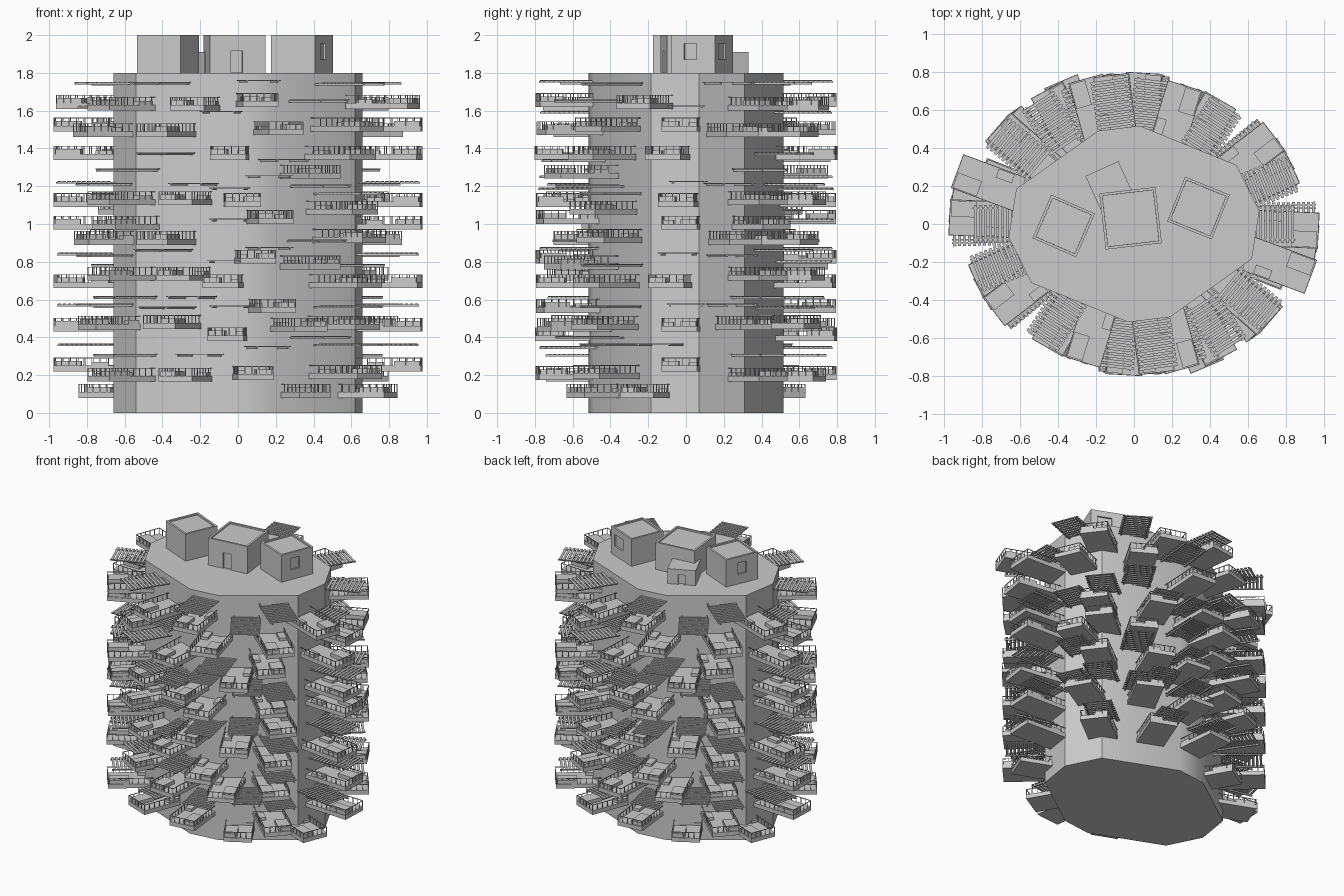
import bpy, bmesh
from math import radians, degrees, cos, sin, atan2
from mathutils import Matrix, Vector

if "Cube" in bpy.data.objects:
    bpy.data.objects.remove(bpy.data.objects["Cube"])


def box(bm, M, x0, x1, y0, y1, z0, z1):
    T = M @ Matrix.Translation(((x0 + x1) / 2, (y0 + y1) / 2, (z0 + z1) / 2))
    bmesh.ops.create_cube(bm, size=1, matrix=T @ Matrix.Diagonal((x1 - x0, y1 - y0, z1 - z0, 1)))


def finish(bm, name):
    me = bpy.data.meshes.new(name)
    bmesh.ops.recalc_face_normals(bm, faces=bm.faces)
    bm.to_mesh(me)
    bm.free()
    ob = bpy.data.objects.new(name, me)
    bpy.context.collection.objects.link(ob)
    return ob


def place(x, y, z, deg):
    return Matrix.Translation((x, y, z)) @ Matrix.Rotation(radians(deg), 4, 'Z')


# Tower core: ten sided plan with half-turn symmetry
half = [(-0.54, -0.31), (-0.03, -0.517), (0.19, -0.49), (0.62, -0.185), (0.66, 0.07)]
plan = half + [(-x, -y) for x, y in half]
bm = bmesh.new()
f = bm.faces.new([bm.verts.new((x, y, 0)) for x, y in plan])
up = bmesh.ops.extrude_face_region(bm, geom=[f])['geom']
bmesh.ops.translate(bm, vec=(0, 0, 1.8), verts=[v for v in up if isinstance(v, bmesh.types.BMVert)])
bm.faces.new([bm.verts.new((x, y, 0)) for x, y in reversed(plan)])
bmesh.ops.remove_doubles(bm, verts=bm.verts, dist=1e-5)
core = finish(bm, "tower_core")
bpy.context.view_layer.objects.active = core
core.select_set(True)
bpy.ops.object.shade_smooth_by_angle(angle=radians(30))


# Roof rooms: sunken lid inside a parapet, recessed openings
# opening = (turn, sideways offset, half width, bottom, top)
def pavilion(name, x, y, size, top, deg, openings, parapet=True):
    bm = bmesh.new()
    s = size / 2
    box(bm, place(x, y, 0, deg), -s, s, -s, s, 1.795, top)
    if parapet:
        bm.faces.ensure_lookup_table()
        lid = max(bm.faces, key=lambda f: f.calc_center_median().z)
        bmesh.ops.inset_region(bm, faces=[lid], thickness=0.02)
        bmesh.ops.inset_region(bm, faces=[lid], thickness=0.0005)
        bmesh.ops.translate(bm, vec=(0, 0, -0.01), verts=lid.verts)
    room = finish(bm, name)
    cut = bmesh.new()
    for turn, off, w, z0, z1 in openings:
        box(cut, place(x, y, 0, deg + turn), s - 0.012, s + 0.02, off - w, off + w, z0, z1)
    cutter = finish(cut, name + "_cutter")
    cutter.hide_render = True
    cutter.hide_set(True)
    mod = room.modifiers.new("openings", 'BOOLEAN')
    mod.operation, mod.object = 'DIFFERENCE', cutter


pavilion("roof_room_left", -0.37, -0.01, 0.25, 2.0, -23.5, [(180, 0, 0.033, 1.87, 1.955)])
pavilion("roof_room_middle", -0.018, 0.03, 0.297, 2.0, 6.5, [(-90, -0.005, 0.03, 1.801, 1.915)])
pavilion("roof_room_right", 0.339, 0.084, 0.253, 2.0, -22,
         [(0, -0.015, 0.035, 1.87, 1.955), (90, -0.03, 0.05, 1.87, 1.955)])
pavilion("roof_porch", -0.13, 0.205, 0.19, 1.91, 24.4, [(90, 0, 0.025, 1.801, 1.87)], False)

# Balconies and pergolas on one half: (bearing, height[, push outward]) per facade column
balcony_columns = [
    # right end
    [(-2, 1.49), (-7, 1.34), (-3, 1.09), (-2, .97), (-6, .66), (-2, .43), (-2, .22),
     (-16, 1.61), (-17, .08, -.12)],
    # front right
    [(-35, 1.49), (-39, 1.34), (-56, 1.24), (-38, 1.05), (-34, .9), (-56, .76), (-36, .66),
     (-62, .43), (-37, .44), (-36, .18), (-54, .08, -.13)],
    # front middle
    [(-81, 1.62), (-71, 1.47), (-94, 1.34), (-88, 1.09), (-75, 1.0), (-82, .79), (-97, .66),
     (-74, .53), (-95, .38), (-83, .175)],
    # front left
    [(-111, 1.6), (-126, 1.46), (-116, 1.1), (-126, .89), (-117, .7), (-123, .445), (-116, .165)],
    # left end
    [(-149, 1.6), (-161, 1.46), (-149, 1.1), (-147, .97), (-160, .89), (-149, .7), (-156, .44), (-149, .165)],
]
pergola_columns = [
    [(0, 1.62, -.11), (1, 1.22), (-3, .84), (0, .57), (-10, .36)],
    [(-51, 1.65), (-33, 1.74), (-50, 1.2), (-34, 1.16), (-52, .91), (-33, .78), (-34, .56), (-50, .4), (-34, .36)],
    [(-80, 1.755), (-98, 1.59), (-68, 1.335), (-75, 1.25), (-94, 1.185), (-94, 1.02), (-75, .87),
     (-95, .8), (-94, .56), (-76, .345)],
    [(-129, 1.745), (-127, 1.37), (-112, 1.21), (-128, .86), (-113, .61), (-126, .555), (-109, .305)],
    [(-163, 1.745), (-147, 1.285), (-162, 1.21), (-161, .83), (-148, .61), (-161, .57), (-148, .305)],
]
column_push = [0.015, 0.03, -0.012, -0.012, -0.05]


def wall_distance(c, s):
    # distance from the axis to the facade along a bearing
    best = 9
    for (x0, y0), (x1, y1) in zip(plan, plan[1:] + plan[:1]):
        nx, ny = y1 - y0, x0 - x1
        d = nx * c + ny * s
        if d > 1e-6:
            best = min(best, (nx * x0 + ny * y0) / d)
    return best


def mounts(columns):
    # yields frames facing outward around the tower, on both halves
    for col, extra in zip(columns, column_push):
        for k, (deg, z, *push) in enumerate(col):
            c, s = cos(radians(deg)), sin(radians(deg))
            r = wall_distance(c, s) + 0.15 + 0.02 * abs(c) + extra + sum(push)
            tilt = degrees(atan2(s / 0.27, c / 0.4356))
            face = (deg + tilt) / 2
            for turn in (0, 180):
                a = radians(deg + turn)
                yield k, place(r * cos(a), r * sin(a), z, face + turn)


slabs, rails, planters = bmesh.new(), bmesh.new(), bmesh.new()
IN, OUT, W, H = -0.21, 0.142, 0.095, 0.073
for k, M in mounts(balcony_columns):
    side = 1 if k % 2 else -1
    box(slabs, M, IN, OUT, -W, W, 0, 0.03)
    # planter block and low bench on the deck
    y0, y1 = sorted((side * 0.005, side * (W - 0.006)))
    box(planters, M, 0.0, OUT - 0.008, y0, y1, 0.03, 0.056)
    y0, y1 = sorted((-side * 0.04, -side * (W - 0.006)))
    box(planters, M, -0.15, -0.06, y0, y1, 0.03, 0.05)
    # handrails and posts on three sides
    t = 0.002
    box(rails, M, OUT - 2 * t, OUT, -W, W, H - 0.004, H)
    for i in range(6):
        y = -W + t + i * (2 * W - 2 * t) / 5
        box(rails, M, OUT - 2 * t, OUT, y - t, y + t, 0.03, H)
    for s in (-1, 1):
        y = s * (W - t)
        box(rails, M, IN, OUT, y - t, y + t, H - 0.004, H)
        for i in range(7):
            x = -0.14 + i * 0.04
            box(rails, M, x - t, x + t, y - t, y + t, 0.03, H)
finish(slabs, "balcony_slabs")
finish(rails, "balcony_railings")
finish(planters, "balcony_planters")

# Slatted pergolas: two long beams carrying cross slats
pg = bmesh.new()
for k, M in mounts(pergola_columns):
    for s in (-1, 1):
        box(pg, M, -0.21, 0.125, s * 0.083 - 0.004, s * 0.083 + 0.004, -0.006, 0.003)
    for i in range(11):
        x = -0.15 + i * 0.026
        box(pg, M, x - 0.008, x + 0.008, -0.1, 0.1, 0.003, 0.008)
finish(pg, "pergolas")
